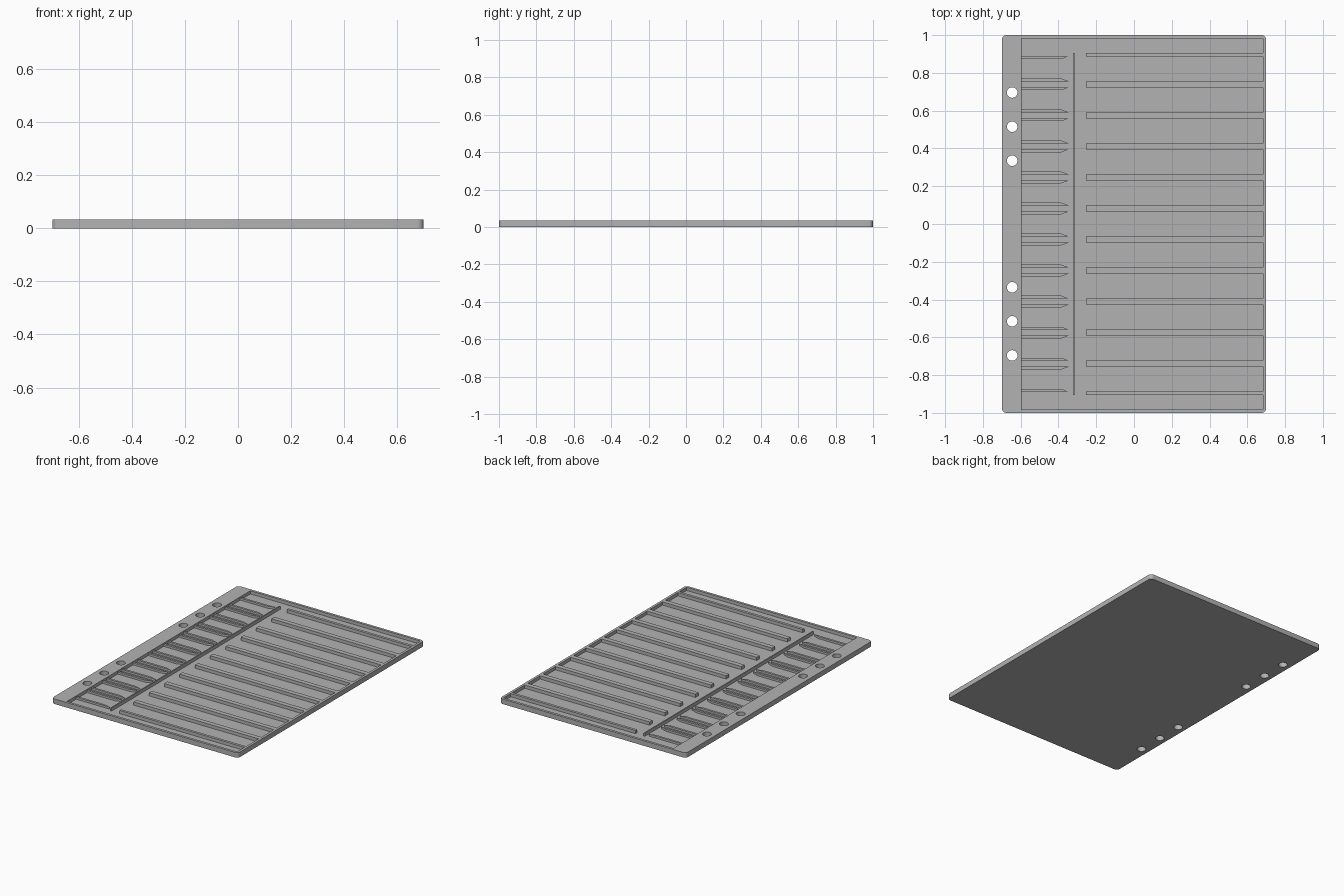
import bpy, bmesh
from math import sin, cos, pi

cube = bpy.data.objects.get("Cube")
if cube:
    bpy.data.objects.remove(cube, do_unlink=True)

TOP, FLOOR, TOOTH_TOP = 0.034, 0.012, 0.026
HALF_X, HALF_Y, CORNER = 0.70, 1.0, 0.025
LEFT, RIGHT, POCKET_Y = -0.595, 0.683, 0.983
DIVIDER_X, PITCH = -0.255, 0.1643

grey = bpy.data.materials.new("grey plastic")
grey.use_nodes = True
grey.diffuse_color = (0.45, 0.45, 0.45, 1)
grey.node_tree.nodes["Principled BSDF"].inputs["Base Color"].default_value = grey.diffuse_color


def prism(name, outlines, z0, z1):
    """Upright prisms from counter-clockwise outlines, joined in one object."""
    bm = bmesh.new()
    for pts in outlines:
        face = bm.faces.new([bm.verts.new((x, y, z0)) for x, y in pts])
        up = bmesh.ops.extrude_face_region(bm, geom=[face])["geom"]
        verts = [g for g in up if isinstance(g, bmesh.types.BMVert)]
        bmesh.ops.translate(bm, verts=verts, vec=(0, 0, z1 - z0))
    bmesh.ops.recalc_face_normals(bm, faces=bm.faces[:])
    mesh = bpy.data.meshes.new(name)
    bm.to_mesh(mesh)
    bm.free()
    mesh.materials.append(grey)
    obj = bpy.data.objects.new(name, mesh)
    bpy.context.collection.objects.link(obj)
    return obj


def arc(cx, cy, r, start, end, n):
    angles = [start + (end - start) * i / n for i in range(n + 1)]
    return [(cx + r * cos(a), cy + r * sin(a)) for a in angles]


def cut(target, cutter):
    cutter.hide_render = True
    mod = target.modifiers.new("cut", 'BOOLEAN')
    mod.operation, mod.solver, mod.object = 'DIFFERENCE', 'EXACT', cutter
    bpy.context.view_layer.objects.active = target
    bpy.ops.object.modifier_apply(modifier=mod.name)
    bpy.data.objects.remove(cutter, do_unlink=True)


# Divider centres and half widths, front to back
dividers = [((i - 4.5) * PITCH, 0.016) for i in range(10)]
dividers = [(-0.897, 0.009)] + dividers + [(0.897, 0.009)]

# Tray plate with rounded corners
outline = []
for k, (sx, sy) in enumerate([(1, 1), (-1, 1), (-1, -1), (1, -1)]):
    outline += arc(sx * (HALF_X - CORNER), sy * (HALF_Y - CORNER), CORNER,
                   k * pi / 2, (k + 1) * pi / 2, 8)
tray = prism("tray", [outline], 0, TOP)

# Comb-shaped pocket leaves the long dividers standing
comb = [(LEFT, -POCKET_Y), (RIGHT, -POCKET_Y)]
for y, h in dividers:
    comb += [(RIGHT, y - h), (DIVIDER_X, y - h), (DIVIDER_X, y + h), (RIGHT, y + h)]
comb += [(RIGHT, POCKET_Y), (LEFT, POCKET_Y)]
cut(tray, prism("pocket_cutter", [comb], FLOOR, TOP + 0.05))

# Binder holes along the left strip
holes = [arc(-0.645, s * y, 0.028, 0, 2 * pi, 32)[:-1]
         for s in (-1, 1) for y in (0.335, 0.515, 0.696)]
cut(tray, prism("hole_cutter", holes, -0.05, TOP + 0.05))

# Cross rib between the teeth and the dividers
prism("cross_rib", [[(-0.324, -0.905), (-0.316, -0.905),
                     (-0.316, 0.905), (-0.324, 0.905)]], FLOOR - 0.002, TOP)

# Pointed teeth flanking every slot
teeth = []
for i, (y, h) in enumerate(dividers):
    for s in (-1, 1):
        if (i == 0 and s < 0) or (i == len(dividers) - 1 and s > 0):
            continue
        inner, outer = y + s * h, y + s * (h + 0.015)
        pts = [(LEFT, inner), (-0.345, inner), (-0.385, outer), (LEFT, outer)]
        teeth.append(pts if s > 0 else pts[::-1])
prism("slot_teeth", teeth, FLOOR - 0.002, TOOTH_TOP)

# Smooth the rounded corners and holes, keep the other edges sharp
bpy.ops.object.select_all(action='DESELECT')
tray.select_set(True)
bpy.context.view_layer.objects.active = tray
bpy.ops.object.shade_smooth_by_angle()
